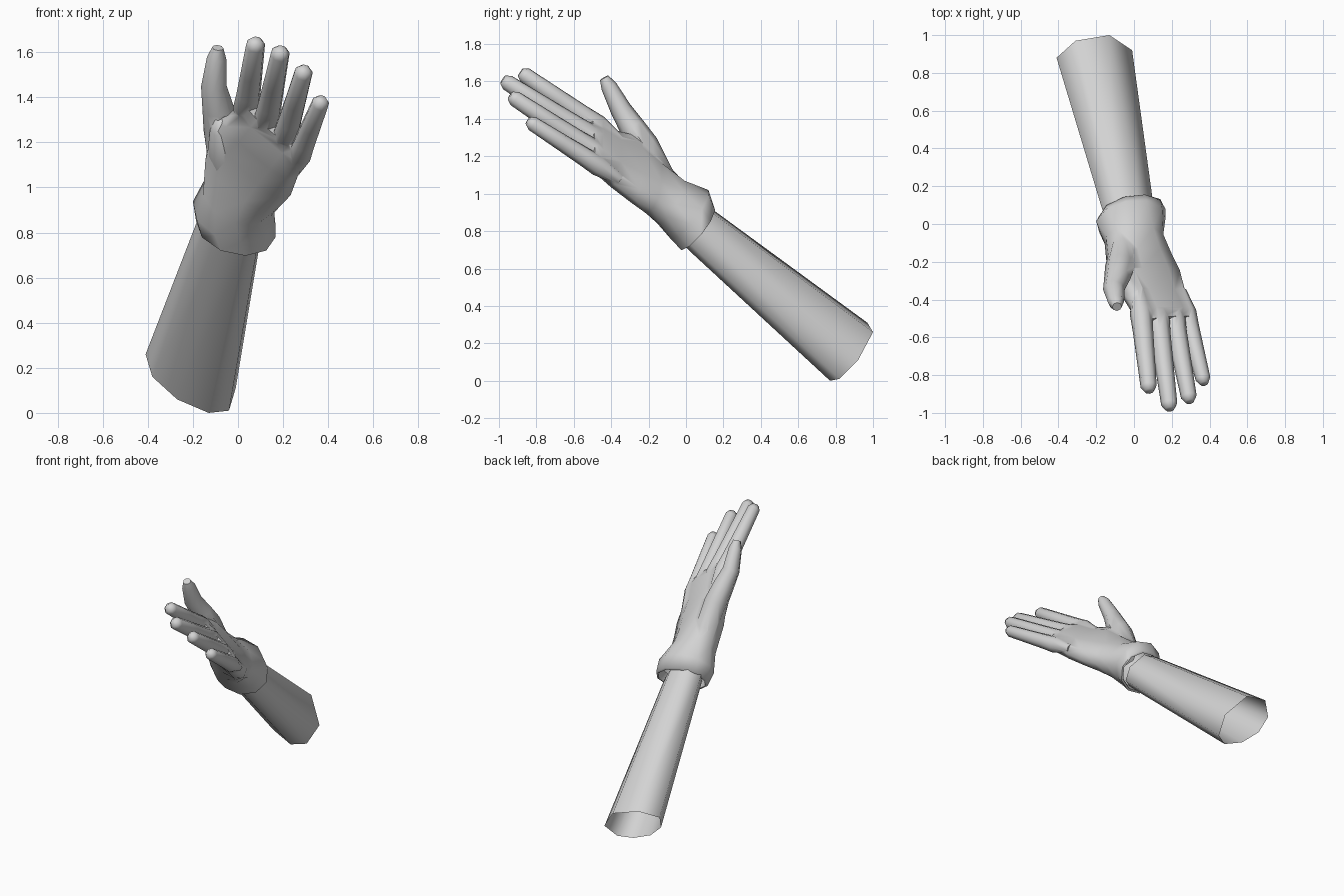
import bpy, bmesh, math
from mathutils import Vector as V

if "Cube" in bpy.data.objects:
    bpy.data.objects.remove(bpy.data.objects["Cube"])

grey = bpy.data.materials.new("light grey")
grey.diffuse_color = (0.65, 0.65, 0.65, 1)
grey.use_nodes = True
grey.node_tree.nodes["Principled BSDF"].inputs["Base Color"].default_value = grey.diffuse_color


def loft(name, rings, cap_start=True, cap_end=True):
    """Skin a list of equal-length point rings into one mesh object."""
    bm = bmesh.new()
    loops = [[bm.verts.new(p) for p in ring] for ring in rings]
    n = len(loops[0])
    for a, b in zip(loops, loops[1:]):
        for i in range(n):
            j = (i + 1) % n
            bm.faces.new((a[i], a[j], b[j], b[i]))
    if cap_start:
        bm.faces.new(loops[0][::-1])
    if cap_end:
        bm.faces.new(loops[-1])
    bmesh.ops.recalc_face_normals(bm, faces=bm.faces)
    mesh = bpy.data.meshes.new(name)
    bm.to_mesh(mesh)
    bm.free()
    obj = bpy.data.objects.new(name, mesh)
    bpy.context.collection.objects.link(obj)
    mesh.materials.append(grey)
    return obj


def section(center, half_width, axis, thick, sides=10, square=1.0):
    """Oval ring: half_width vector sideways, thick along the palm normal."""
    c, w = V(center), V(half_width)
    n = V(axis).cross(w).normalized() * thick
    ring = []
    for i in range(sides):
        a = math.tau * i / sides
        co, si = math.cos(a), math.sin(a)
        ring.append(c + w * math.copysign(abs(co) ** square, co)
                    + n * math.copysign(abs(si) ** square, si))
    return ring


def tube(name, path, side, sides=8):
    """Round tapering limb along (point, radius) pairs."""
    pts = [V(p) for p, r in path]
    rings = []
    for i, (p, r) in enumerate(path):
        axis = (pts[min(i + 1, len(pts) - 1)] - pts[max(i - 1, 0)]).normalized()
        w = (V(side) - axis * axis.dot(V(side))).normalized() * r
        rings.append(section(p, w, axis, r, sides))
    return loft(name, rings)


def select(*objs):
    """Select the objects; the first one becomes active."""
    bpy.ops.object.select_all(action='DESELECT')
    for o in objs:
        o.select_set(True)
    bpy.context.view_layer.objects.active = objs[0]


def smooth(obj, angle):
    select(obj)
    bpy.ops.object.shade_smooth_by_angle(angle=math.radians(angle))


def extent(*meshes):
    pts = [v.co for m in meshes for v in m.vertices]
    return V([max(p[k] for p in pts) - min(p[k] for p in pts) for k in range(3)])


def merge(body, part):
    """Union part into body; if the union loses geometry, join instead."""
    backup = body.data.copy()
    wanted = extent(body.data, part.data)
    select(body)
    mod = body.modifiers.new("union", 'BOOLEAN')
    mod.operation, mod.solver, mod.object = 'UNION', 'EXACT', part
    bpy.ops.object.modifier_apply(modifier=mod.name)
    if len(body.data.vertices) and (extent(body.data) - wanted).length < 0.01:
        bpy.data.objects.remove(part)
    else:
        body.data = backup
        select(body, part)
        bpy.ops.object.join()


# Forearm: open eight-sided sleeve tapering to the wrist
elbow = [V(p) for p in [
    (-.41, .88, .26), (-.38, .82, .16), (-.27, .78, .06), (-.13, .77, .0),
    (-.04, .82, .01), (-.01, .92, .11), (-.13, 1.0, .26), (-.31, .97, .31)]]
mid = sum(elbow, V()) / len(elbow)
wrist = V((-.035, .08, .80))
inner = wrist + (wrist - mid) * 0.04
forearm = loft("forearm", [
    elbow, [wrist + (p - mid) * 0.68 for p in elbow],
    [inner + (p - mid) * 0.66 for p in elbow]], False, False)
smooth(forearm, 120)

# Wrist and flat palm
arm_axis = (.17, -.77, .63)
wrist_axis = (.08, -.82, .57)
hand_axis = (.08, -.82, .56)
cuff_top = section((-.017, .02, .888), (.183, .005, -.05), arm_axis, .165)
glove = loft("glove", [
    cuff_top,
    section((0, -.08, .955), (.148, -.02, -.08), wrist_axis, .132),
    section((.025, -.18, 1.05), (.16, 0, -.135), hand_axis, .102, square=.85),
    section((.065, -.27, 1.13), (.168, 0, -.165), hand_axis, .082, square=.75),
    section((.11, -.38, 1.185), (.155, 0, -.135), hand_axis, .07, square=.7),
    section((.158, -.47, 1.25), (.15, 0, -.122), hand_axis, .062, square=.65),
    section((.167, -.515, 1.285), (.125, .01, -.105), hand_axis, .05, square=.65)])

# Fingers: name, base, tip, radius
across = (.77, -.1, -.63)
digits = []
for name, base, tip, r in [
        ("index_finger", (.038, -.47, 1.36), (.08, -.885, 1.65), .05),
        ("middle_finger", (.128, -.50, 1.305), (.19, -.98, 1.61), .05),
        ("ring_finger", (.212, -.50, 1.235), (.295, -.94, 1.525), .049),
        ("little_finger", (.275, -.47, 1.15), (.372, -.845, 1.39), .046)]:
    b, t = V(base), V(tip)
    d = (t - b).normalized()
    path = [(b - d * .14, r * .7), (b, r * 1.22), (b.lerp(t, .2), r * 1.1),
            (b.lerp(t, .5), r), (t - d * .03, r * .86), (t, r * .5)]
    digits.append(tube(name, path, across))

# Thumb, and the fleshy web joining it to the palm
digits.append(tube("thumb", [
    ((-.055, -.12, 1.07), .07), ((-.075, -.225, 1.26), .078),
    ((-.088, -.285, 1.35), .07), ((-.107, -.348, 1.45), .057),
    ((-.095, -.413, 1.575), .043), ((-.09, -.438, 1.62), .025)], (1, 0, 0)))
digits.append(tube("thumb_web", [
    ((-.03, -.13, 1.04), .08), ((-.05, -.22, 1.16), .088),
    ((-.066, -.295, 1.265), .06), ((-.078, -.33, 1.305), .025)], (.97, .1, .1)))
for digit in digits:
    merge(glove, digit)

# Turned-in cuff rim, welded to the wrist
cuff = loft("cuff", [
    section((-.015, .03, .85), (.15, .01, -.03), arm_axis, .125),
    section((-.01, .063, .812), (.163, .018, -.032), arm_axis, .132),
    section((-.01, .06, .815), (.176, .02, -.036), arm_axis, .147),
    cuff_top], False, False)
select(glove, cuff)
bpy.ops.object.join()
bm = bmesh.new()
bm.from_mesh(glove.data)
hidden = [f for f in bm.faces if len(f.verts) == 10 and f.calc_center_median().y > 0]
bmesh.ops.delete(bm, geom=hidden, context='FACES_ONLY')
bmesh.ops.remove_doubles(bm, verts=bm.verts, dist=0.0005)
bm.to_mesh(glove.data)
bm.free()
smooth(glove, 65)
